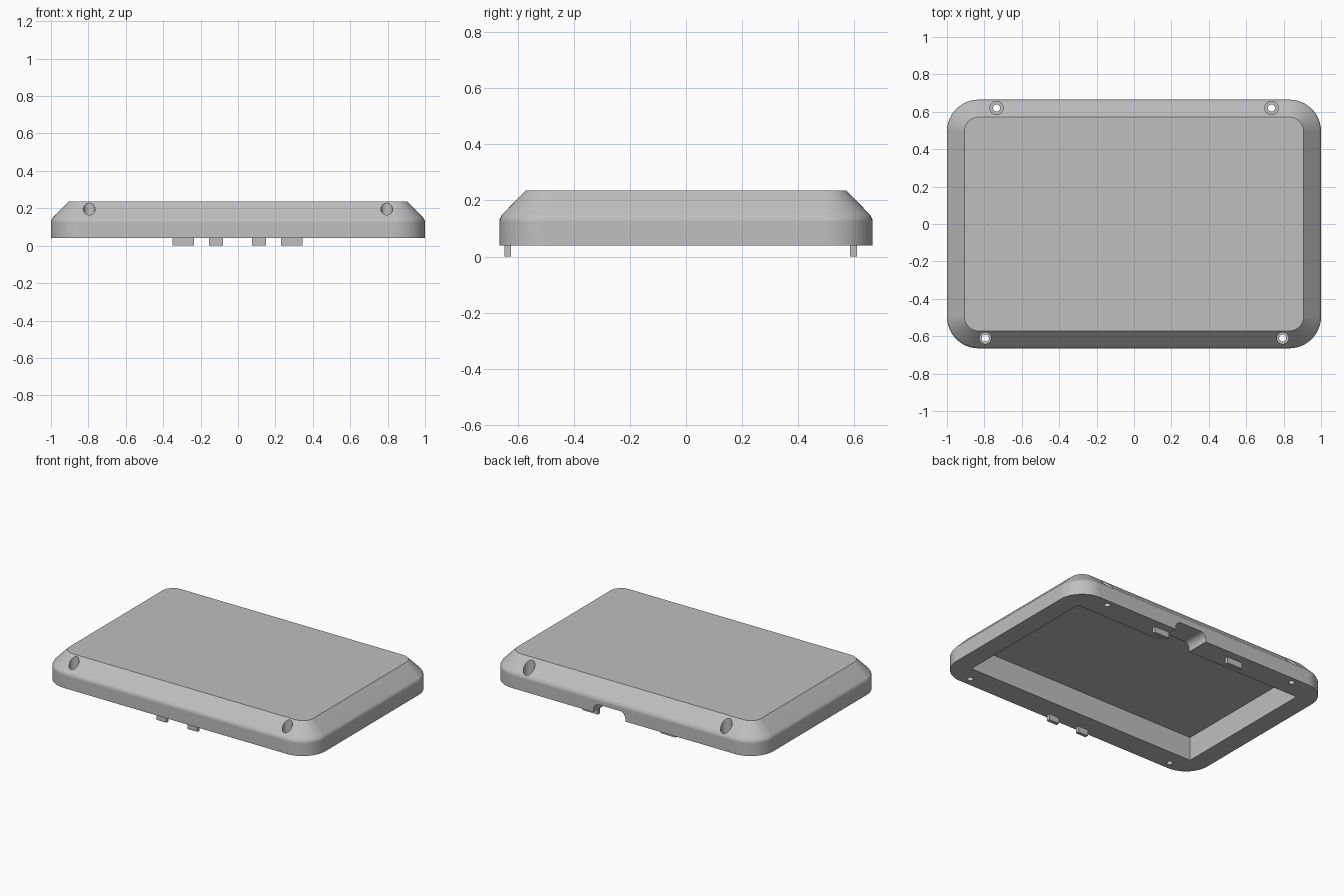
import bpy, bmesh, math

if "Cube" in bpy.data.objects:
    bpy.data.objects.remove(bpy.data.objects["Cube"], do_unlink=True)

grey = bpy.data.materials.new("plain grey")
grey.use_nodes = True
COLOUR = (0.52, 0.52, 0.52, 1)
grey.diffuse_color = COLOUR
grey.node_tree.nodes["Principled BSDF"].inputs["Base Color"].default_value = COLOUR


def rounded_rect(hx, hy, r, steps=12):
    """Counter-clockwise outline of a rectangle with rounded corners."""
    points = []
    for i, (sx, sy) in enumerate([(1, 1), (-1, 1), (-1, -1), (1, -1)]):
        for k in range(steps + 1):
            a = math.pi / 2 * (i + k / steps)
            points.append((sx * (hx - r) + r * math.cos(a), sy * (hy - r) + r * math.sin(a)))
    return points


def loft(name, rings):
    """Closed solid through matching rings of 3D points."""
    bm = bmesh.new()
    loops = [[bm.verts.new(p) for p in ring] for ring in rings]
    for low, high in zip(loops, loops[1:]):
        for i in range(len(low)):
            j = (i + 1) % len(low)
            bm.faces.new((low[i], low[j], high[j], high[i]))
    bm.faces.new(loops[0][::-1])
    bm.faces.new(loops[-1])
    bmesh.ops.recalc_face_normals(bm, faces=bm.faces)
    mesh = bpy.data.meshes.new(name)
    bm.to_mesh(mesh)
    bm.free()
    mesh.materials.append(grey)
    obj = bpy.data.objects.new(name, mesh)
    bpy.context.collection.objects.link(obj)
    return obj


def box(name, x0, x1, y0, y1, z0, z1):
    outline = [(x0, y0), (x1, y0), (x1, y1), (x0, y1)]
    return loft(name, [[(x, y, z) for x, y in outline] for z in (z0, z1)])


def cylinder(name, x, y, r, z0, z1, sides=32):
    turns = [2 * math.pi * k / sides for k in range(sides)]
    return loft(name, [[(x + r * math.cos(a), y + r * math.sin(a), z) for a in turns]
                       for z in (z0, z1)])


def cut(target, cutter):
    mod = target.modifiers.new("cut", "BOOLEAN")
    mod.operation = "DIFFERENCE"
    mod.solver = "EXACT"
    mod.object = cutter
    bpy.context.view_layer.objects.active = target
    bpy.ops.object.modifier_apply(modifier=mod.name)
    bpy.data.objects.remove(cutter, do_unlink=True)


# Shell: upright wall, softened shoulder, sloped rim and flat top
HX, HY, R = 1.0, 0.665, 0.17
profile = [(0.04, 0), (0.124, 0), (0.133, 0.001), (0.142, 0.005), (0.15, 0.01), (0.235, 0.093)]
shell = loft("shell", [[(x, y, z) for x, y in rounded_rect(HX - d, HY - d, R - d)]
                       for z, d in profile])

# Recess under the shell
cut(shell, box("recess_cutter", -0.87, 0.87, -0.505, 0.505, -0.1, 0.2))

# Cable notch with rounded upper corners through the back wall
arch = [(x + 0.105, max(z, -0.01) + 0.04) for x, z in rounded_rect(0.12, 0.06, 0.045, 8)]
arch = [p for i, p in enumerate(arch) if p[1] > 0.031]
arch = arch + [(-0.015, 0.02), (0.225, 0.02)]
cut(shell, loft("notch_cutter", [[(x, y, z) for x, z in arch] for y in (0.45, 0.8)]))

# Stepped screw holes in the rim
for x, y, wide in [(0.795, -0.61, 0.031), (0.735, 0.62, 0.036)]:
    for side in (-1, 1):
        cut(shell, cylinder("bore_cutter", side * x, y, wide, 0.1, 0.4))
        cut(shell, cylinder("screw_cutter", side * x, y, 0.019, -0.1, 0.3))

# Locating tabs below the rim
tabs = [("front_left_tab", 0.113, 0.038, -0.635), ("front_right_tab", -0.118, 0.038, -0.635),
        ("back_left_tab", 0.288, 0.057, 0.597), ("back_right_tab", -0.292, 0.057, 0.597)]
for name, x, half, y in tabs:
    box(name, x - half, x + half, y - 0.012, y + 0.012, 0, 0.05)

# Smooth the curved corners, keep the crisp edges
bpy.ops.object.select_all(action="DESELECT")
shell.select_set(True)
bpy.context.view_layer.objects.active = shell
bpy.ops.object.shade_smooth_by_angle(angle=math.radians(30))
weighted = shell.modifiers.new("even shading", "WEIGHTED_NORMAL")
weighted.keep_sharp = True
